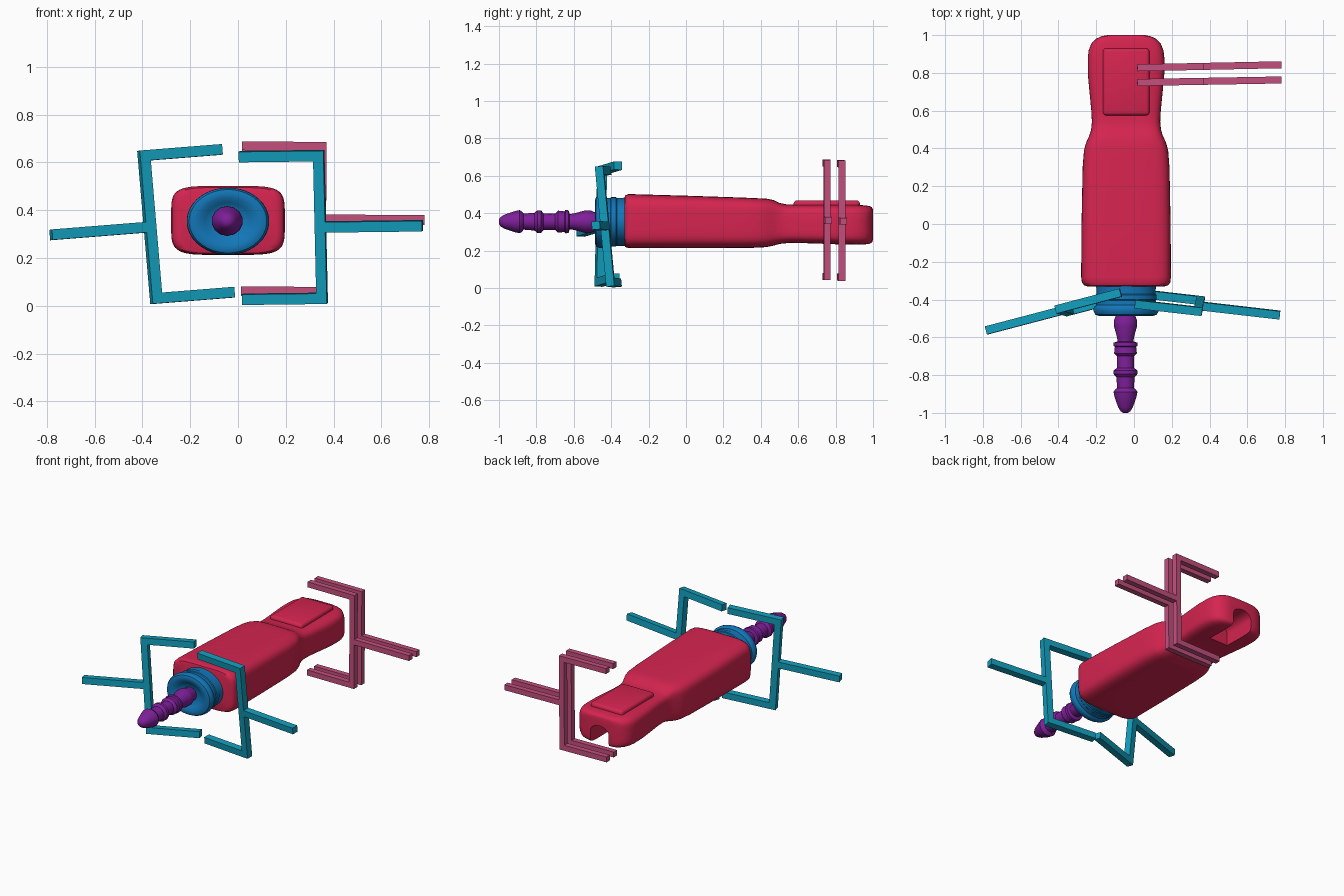
import bpy, bmesh, math
from mathutils import Matrix, Vector

if "Cube" in bpy.data.objects:
    bpy.data.objects.remove(bpy.data.objects["Cube"])


def material(name, rgb):
    m = bpy.data.materials.new(name)
    m.diffuse_color = (*rgb, 1)
    m.use_nodes = True
    m.node_tree.nodes["Principled BSDF"].inputs["Base Color"].default_value = m.diffuse_color
    return m


RED = material("crimson", (0.67, 0.018, 0.08))
BLUE = material("blue", (0.006, 0.18, 0.47))
CYAN = material("cyan", (0.006, 0.34, 0.50))
PINK = material("rose", (0.55, 0.078, 0.205))
PURPLE = material("purple", (0.21, 0.014, 0.32))


def finish(name, bm, mat, angle=None):
    bmesh.ops.recalc_face_normals(bm, faces=bm.faces)
    me = bpy.data.meshes.new(name)
    bm.to_mesh(me)
    bm.free()
    ob = bpy.data.objects.new(name, me)
    bpy.context.collection.objects.link(ob)
    me.materials.append(mat)
    if angle:
        smooth(ob, angle)
    return ob


def activate(ob):
    bpy.ops.object.select_all(action='DESELECT')
    ob.select_set(True)
    bpy.context.view_layer.objects.active = ob


def smooth(ob, angle):
    activate(ob)
    bpy.ops.object.shade_smooth_by_angle(angle=math.radians(angle))


def add_box(bm, lo, hi):
    c = [(a + b) / 2 for a, b in zip(lo, hi)]
    s = [b - a for a, b in zip(lo, hi)]
    return bmesh.ops.create_cube(bm, size=1, matrix=Matrix.Translation(c) @ Matrix.Diagonal((*s, 1)))


def loft(bm, sections):
    """Skin closed rings of equal length and cap both ends."""
    rings = [[bm.verts.new(p) for p in s] for s in sections]
    n = len(rings[0])
    for a, b in zip(rings, rings[1:]):
        for i in range(n):
            j = (i + 1) % n
            bm.faces.new((a[i], a[j], b[j], b[i]))
    bm.faces.new(rings[0])
    bm.faces.new(rings[-1])


def ring(y, cx, cz, rx, rz, n, power=2):
    pts = []
    for i in range(n):
        t = 2 * math.pi * (i + 0.5) / n
        c, s = math.cos(t), math.sin(t)
        pts.append((cx + rx * math.copysign(abs(c) ** (2 / power), c), y,
                    cz + rz * math.copysign(abs(s) ** (2 / power), s)))
    return pts


# Housing: rounded-box sections (y, half width, bottom, top)
stations = [(-0.330, 0.205, 0.235, 0.480), (-0.325, 0.222, 0.220, 0.495), (-0.31, 0.234, 0.214, 0.502),
            (-0.28, 0.238, 0.213, 0.502), (0.0, 0.236, 0.213, 0.494), (0.30, 0.230, 0.214, 0.484),
            (0.39, 0.223, 0.216, 0.480), (0.43, 0.212, 0.219, 0.478), (0.47, 0.194, 0.227, 0.470),
            (0.50, 0.185, 0.236, 0.455), (0.54, 0.181, 0.240, 0.447), (0.60, 0.184, 0.241, 0.446),
            (0.70, 0.194, 0.238, 0.446), (0.80, 0.203, 0.234, 0.446), (0.88, 0.203, 0.232, 0.446),
            (0.92, 0.198, 0.232, 0.445), (0.955, 0.184, 0.233, 0.442), (0.98, 0.160, 0.236, 0.439),
            (0.994, 0.130, 0.242, 0.433), (1.0, 0.098, 0.254, 0.421)]
bm = bmesh.new()
loft(bm, [ring(y, -0.042, (lo + hi) / 2, w, (hi - lo) / 2, 48, 5.0) for y, w, lo, hi in stations])
housing = finish("housing", bm, RED)

# Arched slot cut in the underside at the back end
bm = bmesh.new()
arch = [(-0.112, 0.10)] + [(-0.042 - 0.07 * math.cos(a), 0.315 + 0.05 * math.sin(a))
                           for a in (math.pi * k / 10 for k in range(11))] + [(0.028, 0.10)]
loft(bm, [[(x, y, z) for x, z in arch] for y in (0.77, 1.1)])
cutter = finish("slot_cutter", bm, RED)
cutter.hide_render = True
cut = housing.modifiers.new("slot", 'BOOLEAN')
cut.operation = 'DIFFERENCE'
cut.solver = 'EXACT'
cut.object = cutter
activate(housing)
bpy.ops.object.modifier_apply(modifier="slot")
bpy.data.objects.remove(cutter)
smooth(housing, 40)

# Raised panel on top of the back end
bm = bmesh.new()
add_box(bm, (-0.165, 0.575, 0.41), (0.082, 0.93, 0.469))
bmesh.ops.bevel(bm, geom=bm.edges[:], offset=0.018, segments=3, profile=0.5, affect='EDGES')
finish("top_panel", bm, RED, 40)

# Oval collar: (y, share of full radius)
collar = [(-0.455, 0.42), (-0.470, 0.55), (-0.482, 0.70), (-0.486, 0.84), (-0.480, 0.94), (-0.465, 0.99),
          (-0.450, 1.0), (-0.438, 0.98), (-0.430, 0.92), (-0.405, 0.91), (-0.400, 0.94), (-0.375, 0.94),
          (-0.370, 0.91), (-0.345, 0.91), (-0.31, 0.93)]
bm = bmesh.new()
loft(bm, [ring(y, -0.042, 0.354, 0.173 * r, 0.141 * r, 40) for y, r in collar])
finish("collar", bm, BLUE, 40)

# Barbed nozzle: (y, radius)
barbs = [(-1.0, 0.012), (-0.992, 0.026), (-0.97, 0.040), (-0.92, 0.058), (-0.89, 0.065), (-0.878, 0.058),
         (-0.868, 0.045), (-0.81, 0.050), (-0.795, 0.064), (-0.775, 0.064), (-0.762, 0.047), (-0.70, 0.046),
         (-0.685, 0.062), (-0.65, 0.058), (-0.645, 0.066), (-0.628, 0.064), (-0.622, 0.043), (-0.60, 0.046),
         (-0.54, 0.063), (-0.51, 0.063), (-0.48, 0.050), (-0.44, 0.048)]
bm = bmesh.new()
loft(bm, [ring(y, -0.045, 0.355, r, r * 0.95, 14) for y, r in barbs])
finish("barbed_nozzle", bm, PURPLE, 35)


def bracket(name, mat, origin, side, angles, w, half):
    """Upright with two inner arms and one outer handle, then tilted."""
    bm = bmesh.new()
    h = w / 2
    for lo, hi in (((-h, -h, -half), (h, h, half)),
                   ((-0.335, -h, half - w), (-h, h, half)),
                   ((-0.335, -h, -half), (-h, h, w - half)),
                   ((h, -h, -h), (0.43, h, h))):
        add_box(bm, lo, hi)
    rx, ry, rz = (math.radians(a) for a in angles)
    m = (Matrix.Translation(Vector(origin)) @ Matrix.Rotation(rz, 4, 'Z') @ Matrix.Rotation(rx, 4, 'X')
         @ Matrix.Rotation(ry, 4, 'Y') @ Matrix.Diagonal((side, 1, 1, 1)))
    bmesh.ops.transform(bm, matrix=m, verts=bm.verts)
    return finish(name, bm, mat)


# Tilted pair around the collar
bracket("front_bracket_right", CYAN, (0.345, -0.433, 0.330), 1, (5.5, -0.7, -6.5), 0.044, 0.322)
bracket("front_bracket_left", CYAN, (-0.368, -0.455, 0.330), -1, (-2.5, -4.4, 14.5), 0.044, 0.322)

# Twin brackets at the back end
bracket("rear_bracket_inner", PINK, (0.350, 0.755, 0.364), 1, (0, 0.4, 1.0), 0.037, 0.322)
bracket("rear_bracket_outer", PINK, (0.350, 0.834, 0.360), 1, (0, 0.4, 1.2), 0.037, 0.322)
